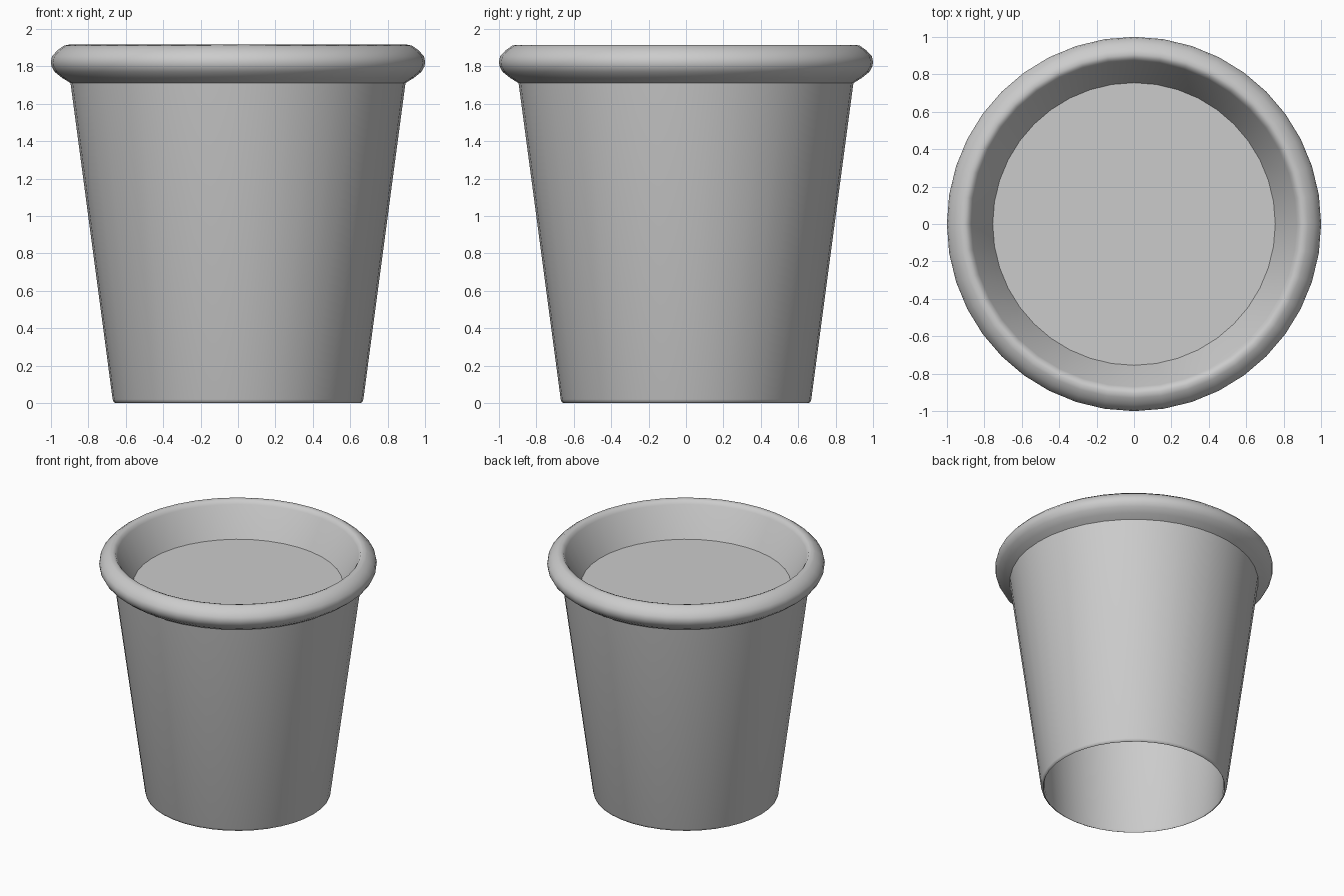
import bpy
import bmesh
import math

SEGMENTS = 40

old = bpy.data.objects.get("Cube")
if old:
    bpy.data.objects.remove(old, do_unlink=True)

# Single plain grey
grey = bpy.data.materials.new("light_grey")
grey.use_nodes = True
colour = (0.6, 0.6, 0.6, 1.0)
grey.diffuse_color = colour
grey.node_tree.nodes["Principled BSDF"].inputs["Base Color"].default_value = colour


def lathe(name, profile, smooth_angle=50):
    """Spin an (r, z) profile round the z axis; r = 0 makes a pole."""
    bm = bmesh.new()
    verts = [bm.verts.new((r, 0, z)) for r, z in profile]
    edges = [bm.edges.new(pair) for pair in zip(verts, verts[1:])]
    bmesh.ops.spin(bm, geom=verts + edges, cent=(0, 0, 0), axis=(0, 0, 1),
                   angle=math.tau, steps=SEGMENTS, use_duplicate=False)
    bmesh.ops.remove_doubles(bm, verts=bm.verts[:], dist=0.0005)
    bmesh.ops.recalc_face_normals(bm, faces=bm.faces[:])
    mesh = bpy.data.meshes.new(name)
    bm.to_mesh(mesh)
    bm.free()
    mesh.materials.append(grey)
    obj = bpy.data.objects.new(name, mesh)
    bpy.context.collection.objects.link(obj)
    bpy.ops.object.select_all(action='DESELECT')
    obj.select_set(True)
    bpy.context.view_layer.objects.active = obj
    bpy.ops.object.shade_smooth_by_angle(angle=math.radians(smooth_angle))
    return obj


# Hollow tapered wall, open underneath, with a rounded foot
foot = [(0, 1.64), (0.75, 1.64), (0.647, 0.02), (0.655, 0), (0.665, 0.005), (0.67, 0.02)]

# Rolled lip, from the neck outwards and over the top
lip = [(0.895, 1.71), (0.94, 1.738), (0.98, 1.77), (0.997, 1.80), (1.0, 1.825),
       (0.994, 1.853), (0.965, 1.885), (0.93, 1.91), (0.905, 1.915), (0.885, 1.908),
       (0.87, 1.885)]

# Sloping inner collar down to the sunken floor
collar = [(0.755, 1.66), (0, 1.66)]

lathe("pot_body", foot + lip + collar)
